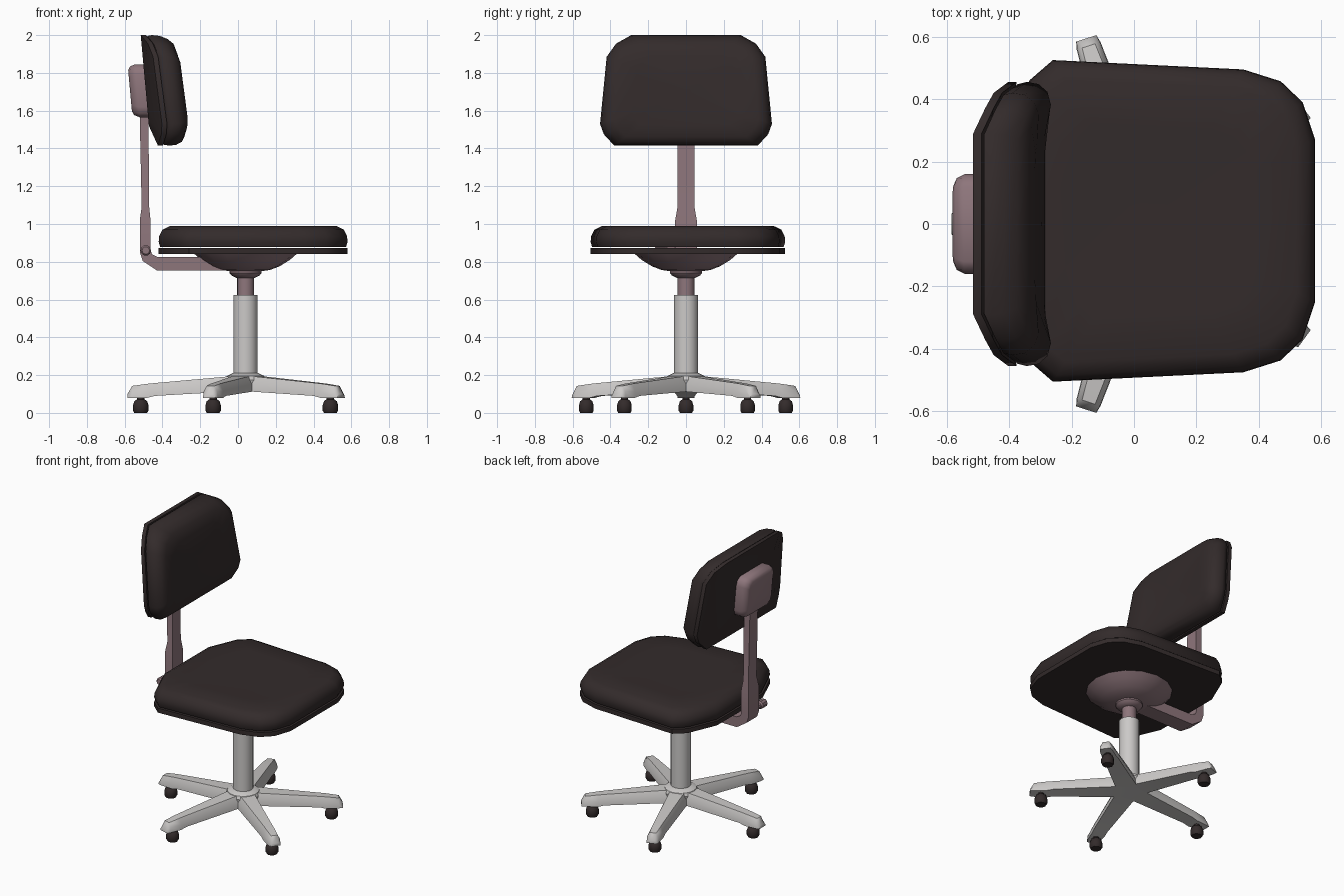
import bpy, bmesh, math
from mathutils import Vector, Matrix

if "Cube" in bpy.data.objects:
    bpy.data.objects.remove(bpy.data.objects["Cube"])


def material(name, r, g, b):
    m = bpy.data.materials.new(name)
    m.diffuse_color = (r, g, b, 1)
    m.use_nodes = True
    m.node_tree.nodes["Principled BSDF"].inputs["Base Color"].default_value = m.diffuse_color
    return m


DARK = material("dark upholstery", 0.033, 0.024, 0.024)
PINK = material("dusty pink metal", 0.27, 0.18, 0.20)
GREY = material("light grey base", 0.60, 0.585, 0.575)


def loft(name, rings, mat, sharp=35, matrix=None):
    """Skin a closed solid through rings with equal point counts."""
    bm = bmesh.new()
    vs = [[bm.verts.new(p) for p in ring] for ring in rings]
    n = len(vs[0])
    for a, b in zip(vs, vs[1:]):
        for i in range(n):
            j = (i + 1) % n
            bm.faces.new((a[i], a[j], b[j], b[i]))
    bm.faces.new(vs[0][::-1])
    bm.faces.new(vs[-1])
    bmesh.ops.remove_doubles(bm, verts=bm.verts, dist=1e-4)
    bmesh.ops.dissolve_degenerate(bm, edges=bm.edges, dist=1e-5)
    bmesh.ops.recalc_face_normals(bm, faces=bm.faces)
    for f in bm.faces:
        f.smooth = True
    for e in bm.edges:
        e.smooth = e.calc_face_angle(0) < math.radians(sharp)
    if matrix:
        bm.transform(matrix)
    me = bpy.data.meshes.new(name)
    bm.to_mesh(me)
    bm.free()
    me.materials.append(mat)
    ob = bpy.data.objects.new(name, me)
    bpy.context.collection.objects.link(ob)
    return ob


def lathe(name, profile, mat, n=16, matrix=None, sharp=35):
    rings = [[(r * math.cos(2 * math.pi * i / n), r * math.sin(2 * math.pi * i / n), z)
              for i in range(n)] for r, z in profile]
    return loft(name, rings, mat, sharp, matrix)


def mirrored(half):
    """Close a half outline (first coordinate positive) by mirroring it."""
    return half + [(-a, b) for a, b in reversed(half)]


# Seat: outline as (y, x), cushion and base plate
seat_outline = mirrored([(0.25, -0.42), (0.45, -0.335), (0.515, -0.26), (0.485, 0.35),
                         (0.447, 0.47), (0.38, 0.54), (0.26, 0.58)])


def seat_rings(levels):
    cx = 0.08
    return [[(cx + (x - cx) * s, 0.01 + y * s, z) for y, x in seat_outline] for s, z in levels]


loft("seat_plate", seat_rings([(1, 0.842), (1, 0.873)]), DARK)
loft("seat_cushion", seat_rings([(0.985, 0.879), (1, 0.905), (0.995, 0.935), (0.96, 0.97),
                                 (0.88, 0.99), (0.6, 0.988), (0, 0.982)]), DARK, 60)


# Backrest: outlines as (y, z), tilted back with the sides wrapping forward
def back_rings(half, levels):
    outline = mirrored(half)
    cz = (half[0][1] + half[-1][1]) / 2
    rings = []
    for s, d in levels:
        ring = []
        for y, z in outline:
            y, z = y * s, cz + (z - cz) * s
            wrap = 0.07 * max(0, (abs(y) - 0.29) / 0.165)
            ring.append((-0.515 + (2 - z) * 0.09 + wrap + d, y, z))
        rings.append(ring)
    return rings


back_half = [(0.29, 2.0), (0.37, 1.955), (0.42, 1.885), (0.455, 1.53), (0.435, 1.475), (0.38, 1.415)]
loft("backrest_plate", back_rings(back_half, [(0, 0), (0.64, 0), (1, 0), (1, 0.027), (0.64, 0.027),
                                              (0, 0.027)]), DARK)
loft("backrest_cushion", back_rings(back_half, [(0, 0.034), (0.64, 0.034), (0.985, 0.034), (1, 0.06),
                                                (0.985, 0.1), (0.93, 0.14), (0.84, 0.17),
                                                (0.62, 0.188), (0, 0.192)]), DARK, 60)
loft("backrest_bracket", back_rings([(0.12, 1.845), (0.15, 1.825), (0.16, 1.79), (0.16, 1.62),
                                     (0.15, 1.585), (0.12, 1.565)],
                                    [(1, 0.005), (1, -0.045), (0.92, -0.072), (0.78, -0.083),
                                     (0, -0.083)]), PINK, 50)

# Bent support bar: outer x, z, inner x, z, half width
bar = [(-0.522, 1.65, -0.475, 1.65, 0.043), (-0.51, 1.09, -0.47, 1.09, 0.045),
       (-0.52, 1.02, -0.463, 1.02, 0.057), (-0.52, 0.85, -0.463, 0.86, 0.057),
       (-0.505, 0.805, -0.455, 0.84, 0.057), (-0.43, 0.755, -0.425, 0.825, 0.057),
       (-0.05, 0.755, -0.05, 0.825, 0.055)]
loft("support_bar", [[(xo, -w, zo), (xo, w, zo), (xi, w, zi), (xi, -w, zi)]
                     for xo, zo, xi, zi, w in bar], PINK, 25)
lathe("adjuster_knob", [(0.02, 0), (0.02, 0.1), (0.028, 0.11), (0.028, 0.155), (0.02, 0.165)], PINK, 10,
      Matrix.Translation((-0.488, 0, 0.86)) @ Matrix.Rotation(math.pi / 2, 4, 'X'))

# Mount bowl, gas rod and column
centre = Matrix.Translation((0.04, 0, 0))
lathe("mount_bowl", [(0.05, 0.715), (0.075, 0.728), (0.085, 0.74), (0.085, 0.75), (0.13, 0.757),
                     (0.18, 0.776), (0.235, 0.81), (0.275, 0.845)], PINK, 16, centre)
lathe("gas_rod", [(0.045, 0.6), (0.045, 0.73)], PINK, 16, centre)
lathe("column", [(0.064, 0.15), (0.064, 0.625)], GREY, 20, centre)
lathe("base_hub", [(0.1, 0.115), (0.11, 0.175), (0.1, 0.195), (0.064, 0.212)], GREY, 20, centre)

# Five legs with casters: r, bottom z, top z, bottom and top half widths
leg = [(0, 0.112, 0.2, 0.07, 0.05), (0.1, 0.112, 0.192, 0.066, 0.046),
       (0.48, 0.09, 0.158, 0.046, 0.028), (0.52, 0.08, 0.154, 0.045, 0.027),
       (0.60, 0.08, 0.143, 0.04, 0.022), (0.625, 0.08, 0.1, 0.034, 0.018)]
leg_rings = []
for r, zb, zt, wb, wt in leg:
    half = [(wb, zb), (wb * 0.95, zb + (zt - zb) * 0.5), (wt, zt)]
    leg_rings.append([(r, y, z) for y, z in mirrored(half)])
for k in range(5):
    turn = centre @ Matrix.Rotation(math.pi + k * math.tau / 5, 4, 'Z')
    loft(f"base_leg_{k + 1}", leg_rings, GREY, 50, turn)
    lathe(f"caster_{k + 1}", [(0.034, 0), (0.041, 0.012), (0.041, 0.04), (0.034, 0.062),
                              (0.02, 0.072), (0.02, 0.09)], DARK, 10,
          turn @ Matrix.Translation((0.555, 0, 0)), 45)
